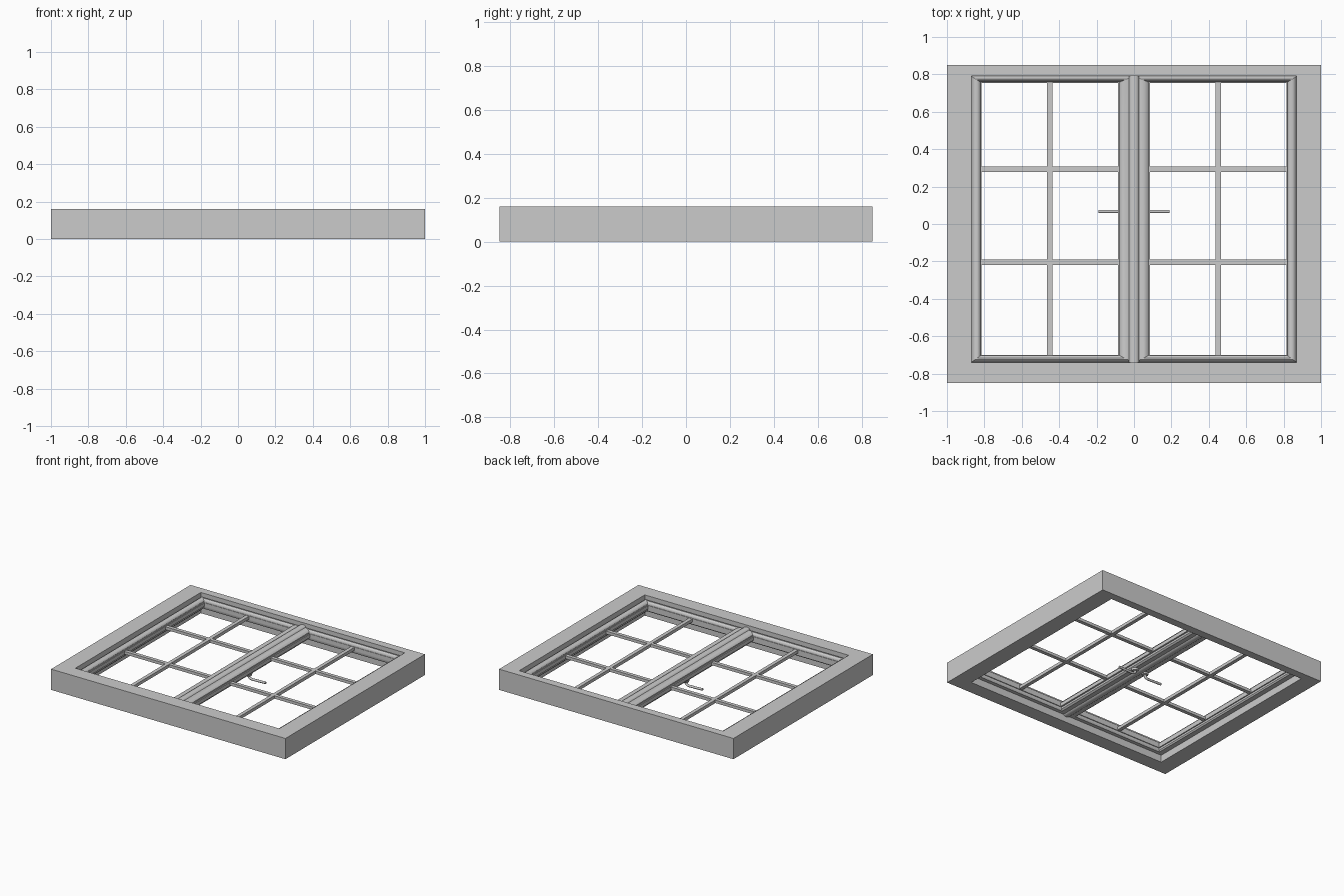
import bpy, bmesh, math

if "Cube" in bpy.data.objects:
    bpy.data.objects.remove(bpy.data.objects["Cube"])


def finish(name, bm, smooth=True):
    bmesh.ops.recalc_face_normals(bm, faces=bm.faces)
    me = bpy.data.meshes.new(name)
    bm.to_mesh(me)
    bm.free()
    ob = bpy.data.objects.new(name, me)
    bpy.context.collection.objects.link(ob)
    if smooth:
        bpy.ops.object.select_all(action='DESELECT')
        ob.select_set(True)
        bpy.context.view_layer.objects.active = ob
        bpy.ops.object.shade_smooth_by_angle(angle=math.radians(30))
    return ob


def ring(name, outer, inner, profile, smooth=True):
    """Sweep a closed (t, z) profile round a rectangle; t runs from outer to inner edge."""
    bm = bmesh.new()
    loops = []
    for t, z in profile:
        x0, x1, y0, y1 = [a + (b - a) * t for a, b in zip(outer, inner)]
        loops.append([bm.verts.new((x, y, z))
                      for x, y in ((x0, y0), (x1, y0), (x1, y1), (x0, y1))])
    n = len(loops)
    for i in range(n):
        a, b = loops[i], loops[(i + 1) % n]
        for j in range(4):
            k = (j + 1) % 4
            bm.faces.new((a[j], a[k], b[k], b[j]))
    return finish(name, bm, smooth)


def box(name, x0, x1, y0, y1, z0, z1):
    bm = bmesh.new()
    bmesh.ops.create_cube(bm, size=1)
    for v in bm.verts:
        v.co = ((x0 + x1) / 2 + v.co.x * (x1 - x0),
                (y0 + y1) / 2 + v.co.y * (y1 - y0),
                (z0 + z1) / 2 + v.co.z * (z1 - z0))
    return finish(name, bm, False)


# outer frame
ring("outer_frame", (-1, 1, -.85, .85), (-.87, .87, -.74, .79),
     [(0, 0), (0, .16), (1, .16), (1, 0)], False)

# rounded sash section, stepped underneath
sash_profile = [(0, .055), (0, .11), (.08, .122), (.22, .131), (.4, .135), (.6, .134),
                (.78, .128), (.9, .118), (.9, .108), (1, .108), (1, .08), (.85, .08),
                (.85, .065), (.7, .055)]

for side, s in (("left", -1), ("right", 1)):
    # sash
    xo = sorted((s * .87, s * .004))
    xi = sorted((s * .815, s * .085))
    ring(side + "_sash", (*xo, -.74, .79), (*xi, -.70, .755), sash_profile)

    # glazing bars
    box(side + "_upright_bar", s * .45 - .014, s * .45 + .014, -.71, .765, .082, .106)
    for i, y in enumerate((-.205, .293)):
        box(f"{side}_cross_bar_{i + 1}", xi[0] - .008, xi[1] + .008,
            y - .014, y + .014, .083, .105)

    # handle rosette
    bm = bmesh.new()
    bmesh.ops.create_cone(bm, cap_ends=True, segments=24, radius1=.022, radius2=.026, depth=.014)
    bmesh.ops.translate(bm, verts=bm.verts, vec=(s * .045, .067, .05))
    finish(side + "_handle_rosette", bm)

    # bent handle lever
    cu = bpy.data.curves.new(side + "_handle_lever", 'CURVE')
    cu.dimensions = '3D'
    cu.bevel_depth = .009
    cu.bevel_resolution = 3
    cu.use_fill_caps = True
    pts = [(.045, .055), (.045, .036), (.05, .026), (.062, .02), (.08, .018), (.19, .022)]
    sp = cu.splines.new('POLY')
    sp.points.add(len(pts) - 1)
    for p, (x, z) in zip(sp.points, pts):
        p.co = (s * x, .067, z, 1)
    sp.use_smooth = True
    bpy.context.collection.objects.link(bpy.data.objects.new(side + "_handle_lever", cu))

# half-round cover strips over the meeting stiles
for name, z, h in (("upper_cover_strip", .125, .02), ("lower_cover_strip", .062, -.018)):
    bm = bmesh.new()
    arc = [(-.028 * math.cos(math.pi * i / 10), z + h * math.sin(math.pi * i / 10))
           for i in range(11)]
    a, b = [[bm.verts.new((x, y, zz)) for x, zz in arc] for y in (-.74, .79)]
    for i in range(11):
        k = (i + 1) % 11
        bm.faces.new((a[i], a[k], b[k], b[i]))
    bm.faces.new(a)
    bm.faces.new(b)
    finish(name, bm)
